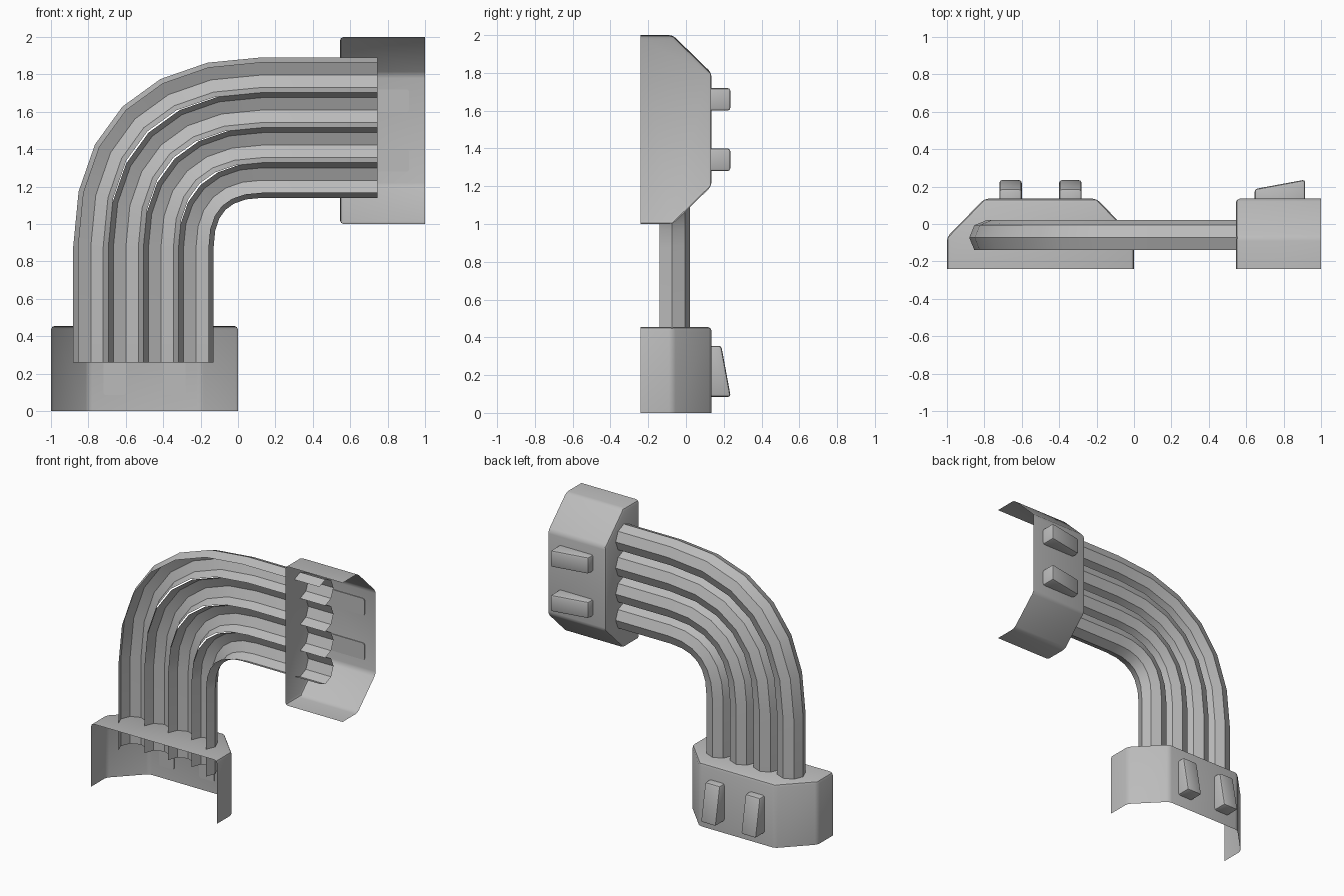
import bpy, bmesh, math
from mathutils import Vector

if "Cube" in bpy.data.objects:
    bpy.data.objects.remove(bpy.data.objects["Cube"])

grey = bpy.data.materials.new("plain_grey")
grey.use_nodes = True
colour = (0.5, 0.5, 0.5, 1)
grey.diffuse_color = colour
grey.node_tree.nodes["Principled BSDF"].inputs["Base Color"].default_value = colour


def finish(bm, name, turned=False):
    """Optionally reflect across the elbow's diagonal, then make the object."""
    if turned:
        for v in bm.verts:
            x, y, z = v.co
            v.co = (1 - z, y, 1 - x)
        bmesh.ops.reverse_faces(bm, faces=bm.faces)
    mesh = bpy.data.meshes.new(name)
    bm.to_mesh(mesh)
    bm.free()
    obj = bpy.data.objects.new(name, mesh)
    bpy.context.collection.objects.link(obj)
    mesh.materials.append(grey)
    bpy.ops.object.select_all(action="DESELECT")
    obj.select_set(True)
    bpy.context.view_layer.objects.active = obj
    bpy.ops.object.shade_smooth_by_angle(angle=math.radians(35))


def housing(name, turned):
    """Connector shell, open at the front and at its far end."""
    outline = [(0, -0.24), (0, -0.07), (-0.2, 0.135),
               (-0.8, 0.135), (-1, -0.07), (-1, -0.24)]
    bm = bmesh.new()
    low = [bm.verts.new((x, y, 0)) for x, y in outline]
    top = [bm.verts.new((x, y, 0.455)) for x, y in outline]
    for i in range(len(outline) - 1):
        bm.faces.new((low[i], low[i + 1], top[i + 1], top[i]))
    bm.faces.new(top)
    folds = [e for e in bm.edges if len(e.link_faces) == 2]
    bmesh.ops.bevel(bm, geom=folds, offset=0.02, segments=2,
                    profile=0.5, affect="EDGES")
    finish(bm, name, turned)


def latch(name, x, turned):
    """Wedge-shaped rib on the back of a housing."""
    side = [(0.13, 0.085), (0.237, 0.085), (0.187, 0.355), (0.13, 0.355)]
    bm = bmesh.new()
    a = [bm.verts.new((x - 0.06, y, z)) for y, z in side]
    b = [bm.verts.new((x + 0.06, y, z)) for y, z in side]
    bm.faces.new(a)
    bm.faces.new(b[::-1])
    for i in range(4):
        j = (i + 1) % 4
        bm.faces.new((a[j], a[i], b[i], b[j]))
    bmesh.ops.recalc_face_normals(bm, faces=bm.faces)
    rounded = [e for e in bm.edges if any(v.co.y > 0.15 for v in e.verts)]
    bmesh.ops.bevel(bm, geom=rounded, offset=0.014, segments=2,
                    profile=0.5, affect="EDGES")
    finish(bm, name, turned)


def elbow(x):
    """Points and directions along one cable: straight, bend, straight."""
    z = 1.01 - x
    k = 0.648
    p = [Vector((x, 0.88)), Vector((x, 0.88 + k * (z - 0.88))),
         Vector((0.13 - k * (0.13 - x), z)), Vector((0.13, z))]
    path = [(Vector((x, 0.26)), Vector((0, 1)))]
    for i in range(7):
        t = i / 6
        s = 1 - t
        point = p[0]*s**3 + p[1]*3*s*s*t + p[2]*3*s*t*t + p[3]*t**3
        along = (p[1]-p[0])*s*s + (p[2]-p[1])*2*s*t + (p[3]-p[2])*t*t
        path.append((point, along.normalized()))
    path.append((Vector((0.745, z)), Vector((1, 0))))
    return path


def cable(name, x, first, last):
    """Eight-sided tube, open along the front between two profile steps."""
    radius = 0.094
    bm = bmesh.new()
    rings = []
    for point, along in elbow(x):
        ring = []
        for step in range(first, last + 1):
            a = step * math.pi / 4
            out = radius * math.cos(a)
            ring.append(bm.verts.new((point.x + along.y * out,
                                      -0.073 + radius * math.sin(a),
                                      point.y - along.x * out)))
        rings.append(ring)
    for r, s in zip(rings, rings[1:]):
        for i in range(len(r) - 1):
            bm.faces.new((r[i], r[i + 1], s[i + 1], s[i]))
    finish(bm, name)


for place, turned in (("lower", False), ("upper", True)):
    housing(place + "_housing", turned)
    for side, x in (("outer", -0.66), ("inner", -0.34)):
        latch(f"{place}_{side}_latch", x, turned)

# The outermost and innermost cables wrap one step further to the front
for n in range(4):
    cable(f"cable_{n + 1}", -0.787 + 0.1877 * n,
          -1 if n == 3 else 0, 5 if n == 0 else 4)
